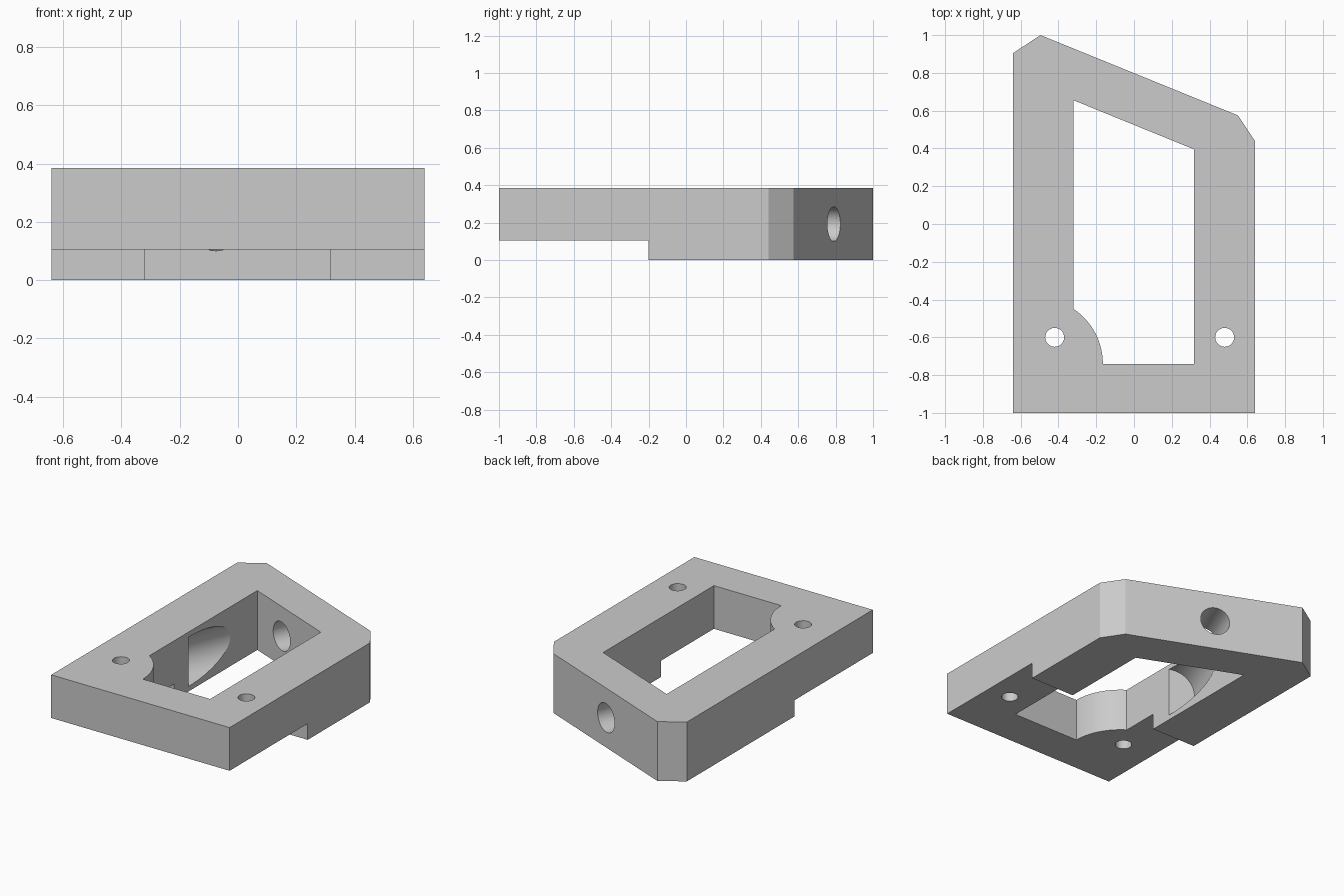
import bpy, bmesh, math
from mathutils import Vector

if "Cube" in bpy.data.objects:
    bpy.data.objects.remove(bpy.data.objects["Cube"])

HEIGHT = 0.385
grey = bpy.data.materials.new("plain grey")
grey.use_nodes = True
colour = (0.6, 0.6, 0.6, 1)
grey.diffuse_color = colour
grey.node_tree.nodes["Principled BSDF"].inputs["Base Color"].default_value = colour


def prism(name, outline, z0, z1):
    """Extrude a flat xy outline from z0 up to z1."""
    bm = bmesh.new()
    face = bm.faces.new([bm.verts.new((x, y, z0)) for x, y in outline])
    top = bmesh.ops.extrude_face_region(bm, geom=[face])["geom"]
    bmesh.ops.translate(bm, vec=(0, 0, z1 - z0),
                        verts=[v for v in top if isinstance(v, bmesh.types.BMVert)])
    bmesh.ops.recalc_face_normals(bm, faces=bm.faces)
    mesh = bpy.data.meshes.new(name)
    bm.to_mesh(mesh)
    bm.free()
    mesh.materials.append(grey)
    obj = bpy.data.objects.new(name, mesh)
    bpy.context.collection.objects.link(obj)
    return obj


def bore(name, start, end, radius):
    """Cylinder cutter between two points."""
    start, end = Vector(start), Vector(end)
    bpy.ops.mesh.primitive_cylinder_add(vertices=64, radius=radius,
                                        depth=(end - start).length,
                                        location=(start + end) / 2)
    obj = bpy.context.object
    obj.name = name
    obj.rotation_euler = (end - start).to_track_quat("Z", "Y").to_euler()
    obj.data.materials.append(grey)
    return obj


# Frame body with a sloped back and clipped corners
frame = prism("frame", [(-0.64, -1), (0.64, -1), (0.64, 0.44), (0.55, 0.575),
                        (-0.495, 1), (-0.64, 0.905)], 0, HEIGHT)

# Window with a rounded boss left in one corner
centre, boss_r = Vector((-0.514, -0.74)), 0.349
sweep = math.acos((-0.32 - centre.x) / boss_r)
arc = [(centre.x + boss_r * math.cos(sweep * i / 24),
        centre.y + boss_r * math.sin(sweep * i / 24)) for i in range(25)]
window = prism("window_cutter", [(0.318, -0.74), (0.318, 0.395), (-0.32, 0.655)]
               + arc[::-1], -0.1, HEIGHT + 0.1)

# Step under the front end
step = prism("step_cutter", [(-1, -1.2), (1, -1.2), (1, -0.2), (-1, -0.2)], -0.1, 0.105)
cutters = [window, step]

# Vertical screw holes
for side, x in (("right", -0.42), ("left", 0.48)):
    cutters.append(bore(side + "_screw_hole_cutter", (x, -0.6, -0.1), (x, -0.6, 0.5), 0.05))

# Bore square to the sloped back, and a wider pocket into the side wall
mouth = Vector((0.02, 0.79, HEIGHT / 2))
inward = Vector((-0.377, -0.926, 0))
cutters.append(bore("back_bore_cutter", mouth - inward * 0.1, mouth + inward * 0.4, 0.092))
cutters.append(bore("side_pocket_cutter", mouth + inward * 0.3, mouth + inward * 0.907, 0.16))

for cutter in cutters:
    cutter.hide_render = True
    cutter.hide_viewport = False
    mod = frame.modifiers.new(cutter.name, "BOOLEAN")
    mod.operation = "DIFFERENCE"
    mod.solver = "EXACT"
    mod.object = cutter

# Apply the cuts and drop the cutters
bpy.ops.object.select_all(action="DESELECT")
frame.select_set(True)
bpy.context.view_layer.objects.active = frame
for mod in list(frame.modifiers):
    bpy.ops.object.modifier_apply(modifier=mod.name)
for cutter in cutters:
    bpy.data.objects.remove(cutter)
bpy.ops.object.shade_smooth_by_angle(angle=math.radians(20))
